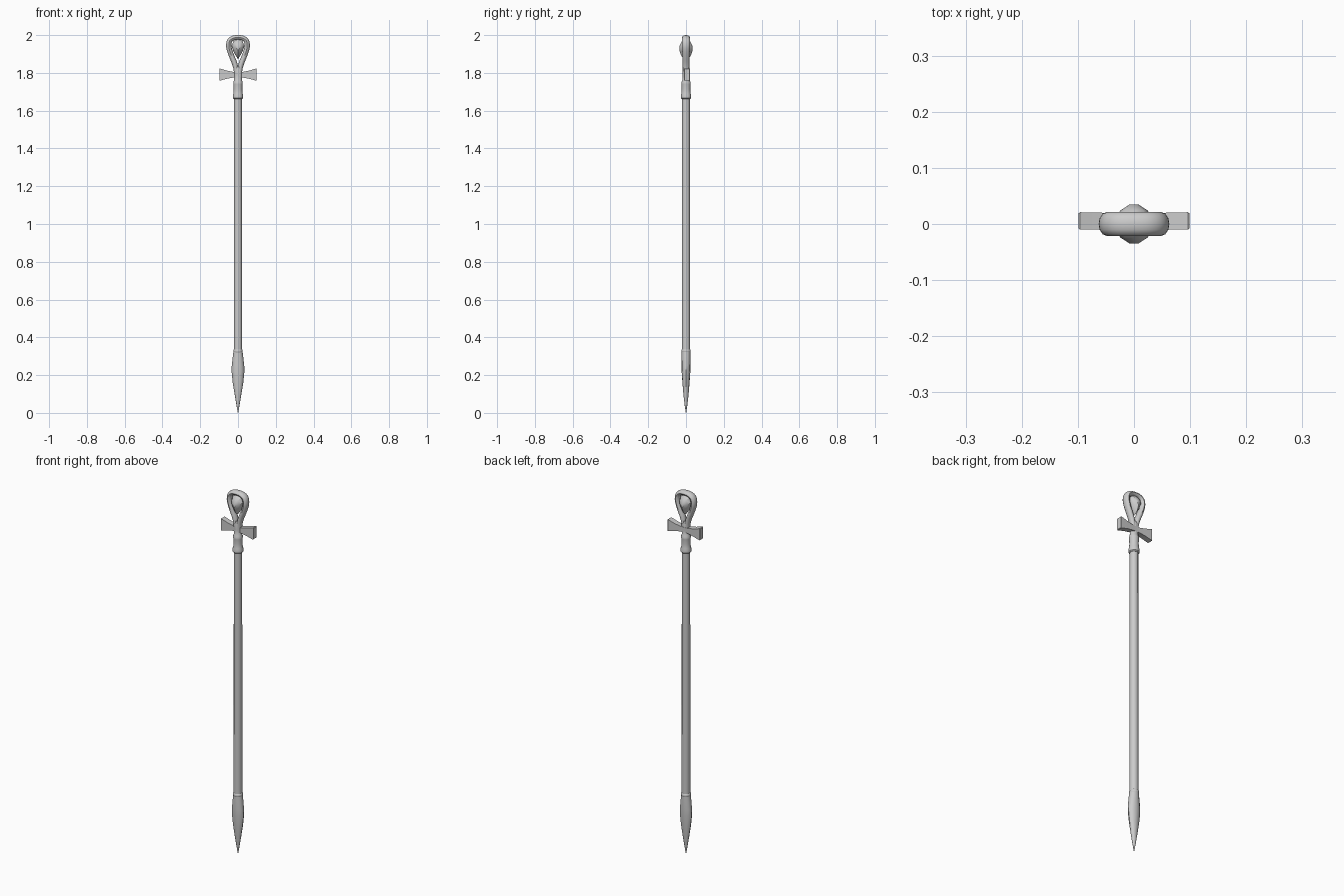
import bpy, bmesh, math
from mathutils import Vector

if "Cube" in bpy.data.objects:
    bpy.data.objects.remove(bpy.data.objects["Cube"])


def finish(name, bm, angle=40):
    bmesh.ops.recalc_face_normals(bm, faces=bm.faces[:])
    me = bpy.data.meshes.new(name)
    bm.to_mesh(me)
    bm.free()
    ob = bpy.data.objects.new(name, me)
    bpy.context.collection.objects.link(ob)
    bpy.ops.object.select_all(action='DESELECT')
    ob.select_set(True)
    bpy.context.view_layer.objects.active = ob
    bpy.ops.object.shade_smooth_by_angle(angle=math.radians(angle))
    return ob


def loft(name, rings, angle=40):
    """Skin a list of equal-length point rings and cap both ends."""
    bm = bmesh.new()
    vs = [[bm.verts.new(p) for p in r] for r in rings]
    n = len(vs[0])
    for a, b in zip(vs, vs[1:]):
        for i in range(n):
            bm.faces.new((a[i], a[(i + 1) % n], b[(i + 1) % n], b[i]))
    bm.faces.new(vs[0])
    bm.faces.new(vs[-1])
    return finish(name, bm, angle)


def turned(name, profile, sides=12):
    """Profile entries are (half width x, half depth y, z)."""
    turn = [2 * math.pi * i / sides for i in range(sides)]
    return loft(name, [[(rx * math.cos(a), ry * math.sin(a), z) for a in turn]
                       for rx, ry, z in profile])


# pole
turned("shaft", [(.022, .022, .30), (.021, .021, 1.68)])

# flattened spear point with a small neck ring
turned("spear_point", [(.0008, .0008, 0), (.008, .007, .04), (.018, .014, .10),
                       (.028, .019, .16), (.034, .023, .22), (.033, .0235, .25),
                       (.028, .0235, .295), (.024, .023, .325)])
turned("neck_ring", [(.021, .021, .318), (.025, .025, .323),
                     (.025, .025, .333), (.021, .021, .338)])

# socket joining pole and ankh
turned("socket", [(.022, .022, 1.662), (.027, .027, 1.667), (.027, .027, 1.682),
                  (.0245, .0245, 1.69), (.0225, .0225, 1.715), (.024, .024, 1.74),
                  (.025, .025, 1.75), (.022, .020, 1.758), (.020, .018, 1.79),
                  (.022, .018, 1.82), (.018, .014, 1.835)], 16)

# loop: half path of (x, z, in-plane radius, depth radius), mirrored over x
half = [(.009, 1.775, .012, .016), (.010, 1.815, .013, .017), (.018, 1.85, .014, .018),
        (.032, 1.885, .014, .019), (.044, 1.918, .014, .020), (.049, 1.945, .014, .021),
        (.044, 1.970, .0135, .021), (.026, 1.984, .013, .021)]
ctrl = half + [(0, 1.9875, .0125, .021)] + [(-x, z, r, d) for x, z, r, d in half[::-1]]
path = []
for i in range(len(ctrl) - 1):
    p = [Vector(ctrl[min(max(i + k, 0), len(ctrl) - 1)]) for k in (-1, 0, 1, 2)]
    for t in (0, 1 / 3, 2 / 3):
        path.append(.5 * (2 * p[1] + (p[2] - p[0]) * t
                          + (2 * p[0] - 5 * p[1] + 4 * p[2] - p[3]) * t ** 2
                          + (3 * p[1] - p[0] - 3 * p[2] + p[3]) * t ** 3))
path.append(Vector(ctrl[-1]))
rings = []
for i, q in enumerate(path):
    d = path[min(i + 1, len(path) - 1)] - path[max(i - 1, 0)]
    nrm = Vector((d[1], 0, -d[0])).normalized()
    turn = [2 * math.pi * k / 12 for k in range(12)]
    rings.append([Vector((q[0], 0, q[1])) + nrm * q[2] * math.cos(a)
                  + Vector((0, q[3] * math.sin(a), 0)) for a in turn])
loft("loop", rings)


# cross arms, flaring outwards
def arm_ring(x, lo, hi, y0, y1):
    return [(x, y0, lo), (x, y1, lo), (x, y1, hi), (x, y0, hi)]


right = [arm_ring(.02, 1.776, 1.804, -.010, .018), arm_ring(.055, 1.770, 1.811, -.010, .020),
         arm_ring(.096, 1.759, 1.823, -.010, .021), arm_ring(.099, 1.761, 1.821, -.008, .019)]
left = [[(-x, y, z) for x, y, z in r] for r in right]
loft("cross_arms", left[::-1] + right, 25)

# faceted teardrop gem inside the loop
outline = [(0, .048), (.024, .038), (.034, .012), (.022, -.022),
           (0, -.058), (-.022, -.022), (-.034, .012), (-.024, .038)]
gem = []
for y, s in ((-.035, .22), (-.024, .72), (-.008, 1), (.008, 1), (.024, .72), (.035, .22)):
    gem.append([(x * s, y, 1.930 + z * s) for x, z in outline])
loft("gem", gem, 30)
